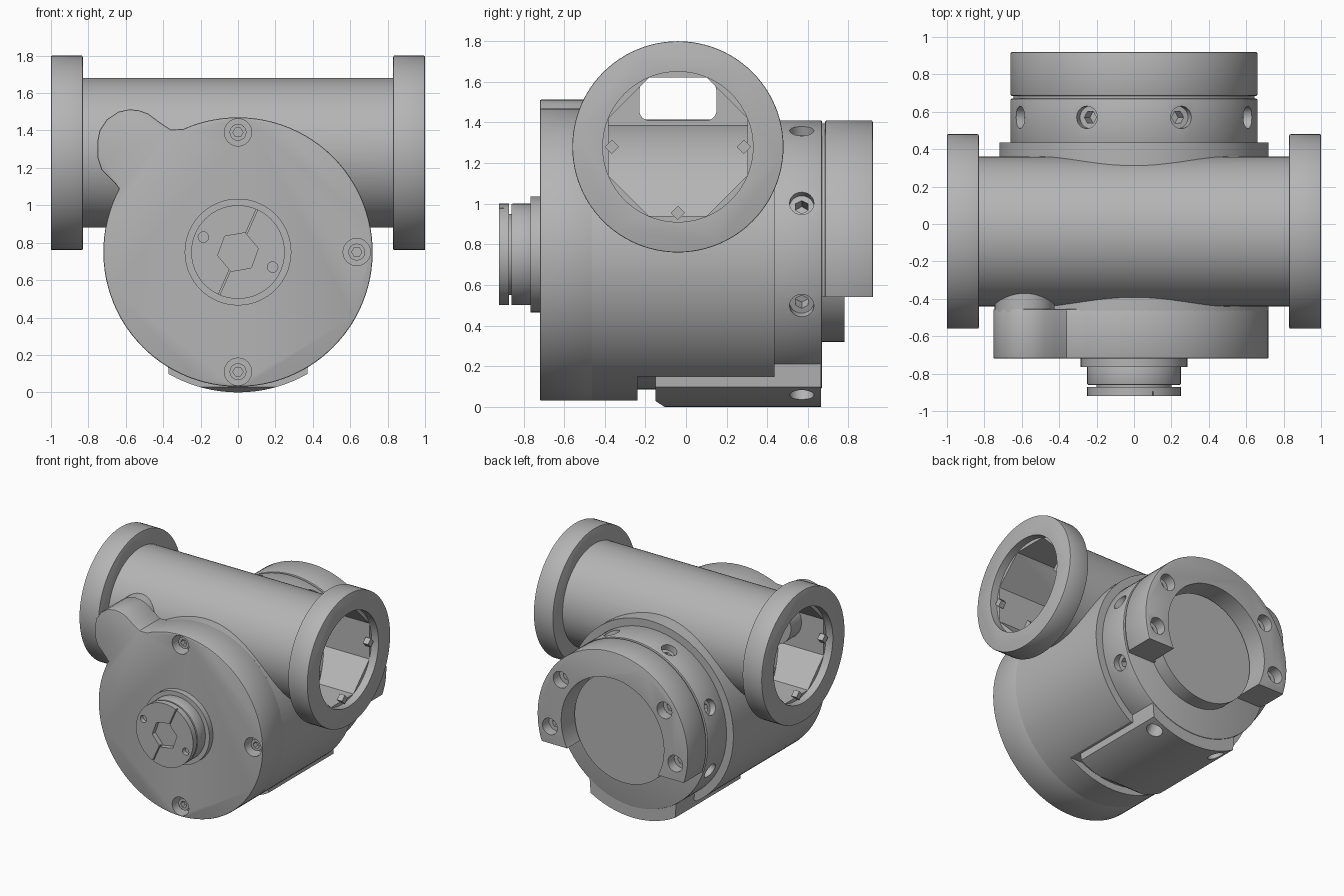
import bpy, bmesh
from math import sin, cos, radians, pi
from mathutils import Matrix, Vector

old = bpy.data.objects.get("Cube")
if old:
    bpy.data.objects.remove(old, do_unlink=True)

metal = bpy.data.materials.new("cast grey metal")
metal.use_nodes = True
GREY = (0.46, 0.46, 0.46, 1)
metal.diffuse_color = GREY
metal.node_tree.nodes["Principled BSDF"].inputs["Base Color"].default_value = GREY

AXIS_Z = 0.75                 # height of the main drum axis
PIPE_Y, PIPE_Z = -0.04, 1.28  # cross pipe axis


def arc(r, cx=0, cz=AXIS_Z, start=0, end=360, n=96):
    """Points on a circle; a full turn leaves out the repeated last point."""
    count = n if end - start == 360 else n + 1
    angles = [radians(start + (end - start) * i / n) for i in range(count)]
    return [(cx + r * cos(a), cz + r * sin(a)) for a in angles]


def prism(name, points, axis, a, b, bevel=0):
    """Extrude an outline along x or y; points are (y, z) or (x, z)."""
    bm = bmesh.new()
    place = (lambda p, q: (q, p[0], p[1])) if axis == "x" else (lambda p, q: (p[0], q, p[1]))
    near = bm.faces.new([bm.verts.new(place(p, a)) for p in points])
    out = bmesh.ops.extrude_face_region(bm, geom=[near])
    move = Vector((b - a, 0, 0)) if axis == "x" else Vector((0, b - a, 0))
    bmesh.ops.translate(bm, vec=move, verts=[v for v in out["geom"] if isinstance(v, bmesh.types.BMVert)])
    bmesh.ops.recalc_face_normals(bm, faces=bm.faces)
    if bevel:
        caps = [e for f in bm.faces if len(f.verts) > 4 for e in f.edges]
        bmesh.ops.bevel(bm, geom=caps, offset=bevel, segments=2, affect="EDGES", profile=0.5)
    mesh = bpy.data.meshes.new(name)
    bm.to_mesh(mesh)
    bm.free()
    ob = bpy.data.objects.new(name, mesh)
    mesh.materials.append(metal)
    bpy.context.collection.objects.link(ob)
    return ob


def box(name, low, high):
    (x0, y0, z0), (x1, y1, z1) = low, high
    return prism(name, [(x0, z0), (x1, z0), (x1, z1), (x0, z1)], "y", y0, y1)


def combine(target, others, operation):
    """Apply booleans one by one and remove the helper objects."""
    for other in others:
        other.hide_render = True
        mod = target.modifiers.new("combine", "BOOLEAN")
        mod.operation, mod.object, mod.solver = operation, other, "EXACT"
        graph = bpy.context.evaluated_depsgraph_get()
        mesh = bpy.data.meshes.new_from_object(target.evaluated_get(graph))
        target.modifiers.clear()
        target.data = mesh
        bpy.data.objects.remove(other, do_unlink=True)


def cut(target, *cutters):
    combine(target, cutters, "DIFFERENCE")


def join(target, *parts):
    combine(target, parts, "UNION")


# Drum body, with the pipe and its end flanges fused on
housing = prism("housing", arc(0.72), "y", -0.465, 0.435)
cut(housing, box("flat_cut", (-0.6, -0.24, -0.1), (0.6, 0.6, 0.15)))
join(housing, prism("pipe", arc(0.4, PIPE_Y, PIPE_Z), "x", -0.9, 0.9))
for s in (-1, 1):
    join(housing, prism("pipe_flange", arc(0.52, PIPE_Y, PIPE_Z), "x", s * 0.83, s, 0.006))

# Pipe bore: round mouth, eight-sided bore and a narrow slot over the drum
for s in (-1, 1):
    cut(housing,
        prism("mouth", arc(0.37, PIPE_Y, PIPE_Z), "x", s * 0.94, s * 1.1),
        prism("bore", arc(0.37, PIPE_Y, PIPE_Z, 22.5, 382.5, 8), "x", s * 0.2, s * 1.05))
slot = (arc(0.08, PIPE_Y + 0.11, 1.55, 0, 90, 8) + arc(0.08, PIPE_Y - 0.11, 1.55, 90, 180, 8)
        + arc(0.05, PIPE_Y - 0.14, 1.46, 180, 270, 8) + arc(0.05, PIPE_Y + 0.14, 1.46, 270, 360 - 0.01, 8))
cut(housing, prism("slot", slot, "x", -0.4, 0.4))
join(housing, prism("rotor", arc(0.665), "y", -0.44, 0.42))

# Small locking lugs inside the pipe mouths
for s, side in ((-1, "right"), (1, "left")):
    for i, a in enumerate((0, 180, 270)):
        y, z = PIPE_Y + 0.325 * cos(radians(a)), PIPE_Z + 0.325 * sin(radians(a))
        prism(f"{side}_lug_{i + 1}", arc(0.035, y, z, 0, 360, 4), "x", s * 0.92, s * 0.965)

# Rear collar with eight radial screw holes, and the curved foot below it
collar = prism("rear_collar", arc(0.66), "y", 0.42, 0.67, 0.006)
foot_low = arc(0.75, 0, AXIS_Z, 240.4, 299.6, 32)
foot = prism("foot", foot_low + [(0.38, 0.22), (-0.38, 0.22)], "y", -0.15, 0.665)
cut(foot, prism("toe_chamfer", [(-0.2, -0.1), (0.05, -0.1), (-0.2, 0.06)], "x", -0.6, 0.6))
cut(foot, box("foot_top_cut", (-0.6, -0.3, 0.152), (0.6, 0.42, 0.4)))
join(collar, foot)
for i in range(8):
    angle = radians(22.5 + 45 * i)
    for r, low, sides in ((0.06, 0.61, 24), (0.035, 0.53, 6)):
        hole = prism("radial_hole", arc(r, 0, 0, 0, 360, sides), "y", low, 0.9)
        hole.data.transform(Matrix.Translation((0, 0.57, AXIS_Z)) @ Matrix.Rotation(angle - pi / 2, 4, "Y").inverted()
                            @ Matrix.Rotation(pi / 2, 4, "X"))
        cut(collar, hole)

# Front cover with a rounded lobe and three counterbored screws
lobe = [(-0.36, 1.405), (-0.42, 1.445), (-0.48, 1.49), (-0.53, 1.508), (-0.58, 1.513), (-0.64, 1.5), (-0.7, 1.46),
        (-0.74, 1.4), (-0.752, 1.34), (-0.75, 1.25), (-0.73, 1.19), (-0.69, 1.15), (-0.66, 1.12)]
cover = prism("front_cover", arc(0.72, 0, AXIS_Z, 152, 474, 90) + lobe, "y", -0.72, -0.455, 0.008)
for x, z in ((0, 1.39), (0.635, 0.75), (0, 0.11)):
    cut(cover, prism("counterbore", arc(0.073, x, z, 0, 360, 32), "y", -0.8, -0.62))
    head = prism("cover_screw", arc(0.045, x, z, 0, 360, 24), "y", -0.68, -0.61)
    cut(head, prism("socket", arc(0.027, x, z, 0, 360, 6), "y", -0.7, -0.64))

# Lobe boss that runs back into the pipe
prism("lobe_boss", arc(0.16, -0.585, 1.345, 0, 360, 48), "y", -0.47, -0.25)

# Stepped hub and split cap with hexagonal socket
prism("hub_base", arc(0.285), "y", -0.765, -0.71)
prism("hub", arc(0.25), "y", -0.86, -0.75, 0.006)
prism("hub_neck", arc(0.2), "y", -0.88, -0.85)
cap = prism("hub_cap", arc(0.25), "y", -0.92, -0.872)
cut(cap, prism("hex_socket", arc(0.11, 0, AXIS_Z, 10, 370, 6), "y", -1, -0.88))
split = box("split", (-0.004, -1, -0.4), (0.004, -0.895, 0.4))
split.data.transform(Matrix.Translation((0, 0, AXIS_Z)) @ Matrix.Rotation(radians(24), 4, "Y"))
cut(cap, split)
for s in (-1, 1):
    cut(cap, prism("pin_hole", arc(0.028, s * 0.185, AXIS_Z - s * 0.08, 0, 360, 16), "y", -1, -0.885))

# Rear crescent, open below, with four counterbored screws
crescent = prism("rear_crescent", arc(0.66), "y", 0.685, 0.92, 0.008)
cut(crescent, prism("crescent_bore", arc(0.45), "y", 0.6, 1),
    box("lower_cut", (-1, 0.6, -0.2), (1, 1.1, 0.54)))
for a in (-8, 35, 145, 188):
    x, z = 0.555 * cos(radians(a)), AXIS_Z + 0.555 * sin(radians(a))
    cut(crescent, prism("counterbore", arc(0.065, x, z, 0, 360, 32), "y", 0.84, 1),
        prism("socket", arc(0.035, x, z, 0, 360, 6), "y", 0.79, 0.9))

# Thin spacer behind the crescent and the central disc
spacer = prism("rear_spacer", arc(0.645), "y", 0.66, 0.69)
cut(spacer, box("spacer_cut", (-1, 0.5, -0.2), (1, 0.8, 0.54)))
prism("rear_disc", arc(0.43), "y", 0.66, 0.78)

# Smooth the round walls and keep every edge crisp
for ob in bpy.context.scene.objects:
    ob.select_set(ob.type == "MESH")
bpy.context.view_layer.objects.active = housing
bpy.ops.object.shade_smooth_by_angle(angle=radians(30))
